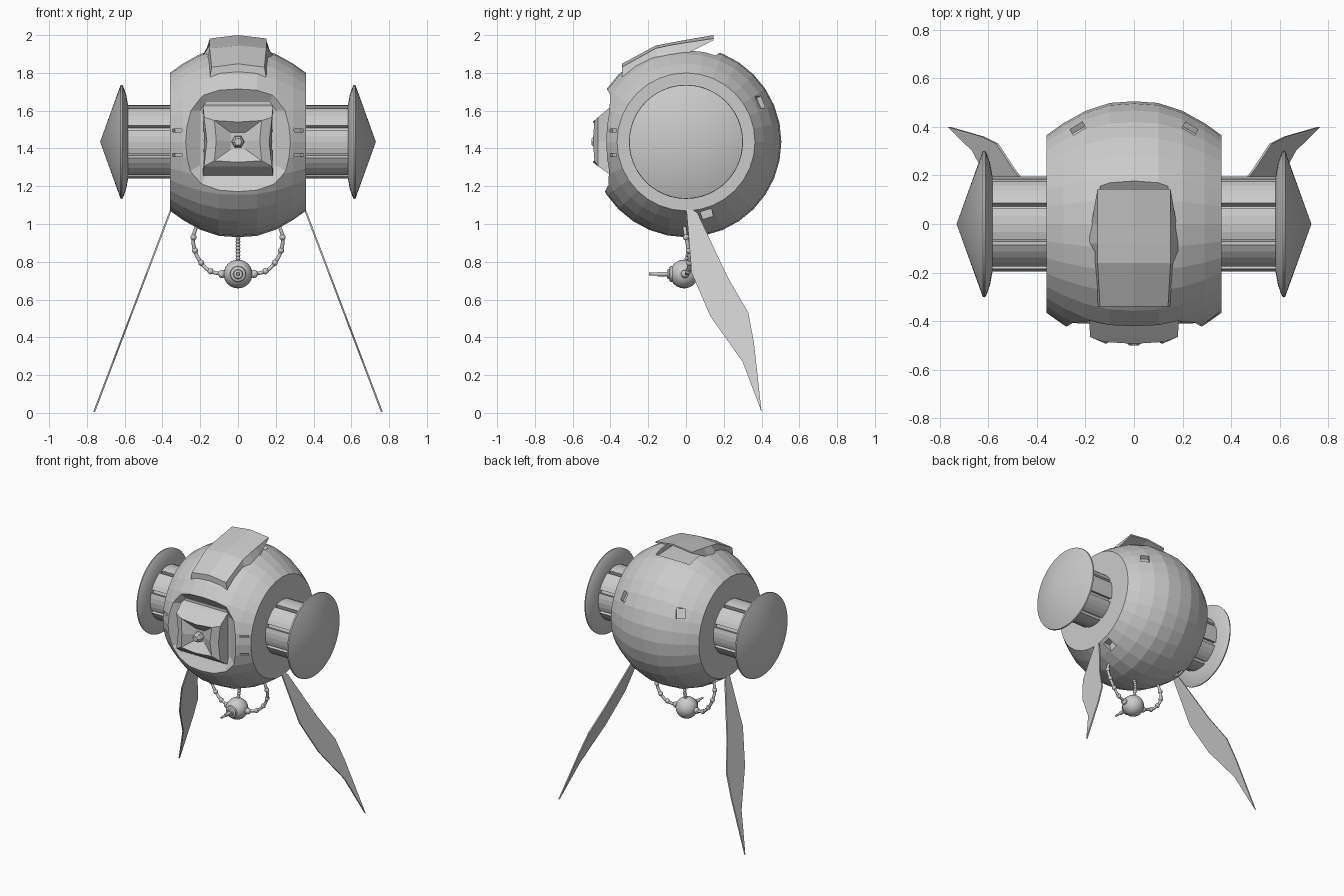
import bpy, bmesh
from math import sin, cos, pi, radians
from mathutils import Vector, Matrix

if "Cube" in bpy.data.objects:
    bpy.data.objects.remove(bpy.data.objects["Cube"])

CZ = 1.435  # height of the body centre


def loft(name, rings, smooth=None):
    """Skin a list of equal-length point rings and cap both ends."""
    bm = bmesh.new()
    vs = [[bm.verts.new(p) for p in r] for r in rings]
    n = len(rings[0])
    for a, b in zip(vs, vs[1:]):
        for i in range(n):
            bm.faces.new((a[i], a[(i + 1) % n], b[(i + 1) % n], b[i]))
    bm.faces.new(vs[0])
    bm.faces.new(vs[-1])
    bmesh.ops.remove_doubles(bm, verts=bm.verts, dist=1e-5)
    bmesh.ops.recalc_face_normals(bm, faces=bm.faces)
    me = bpy.data.meshes.new(name)
    bm.to_mesh(me)
    bm.free()
    ob = bpy.data.objects.new(name, me)
    bpy.context.collection.objects.link(ob)
    if smooth:
        bpy.ops.object.select_all(action='DESELECT')
        bpy.context.view_layer.objects.active = ob
        ob.select_set(True)
        bpy.ops.object.shade_smooth_by_angle(angle=radians(smooth))
    return ob


def ring(x, r, n):
    return [(x, r * sin(2 * pi * i / n), CZ + r * cos(2 * pi * i / n)) for i in range(n)]


def box(name, loc, size, rot=(0, 0, 0)):
    bpy.ops.mesh.primitive_cube_add(size=1, location=loc, rotation=rot)
    ob = bpy.context.object
    ob.name = name
    ob.scale = size
    return ob


def cut(target, cutter):
    bpy.context.view_layer.update()
    m = target.modifiers.new("cut", 'BOOLEAN')
    m.operation, m.solver, m.object = 'DIFFERENCE', 'EXACT', cutter
    bpy.context.view_layer.objects.active = target
    bpy.ops.object.modifier_apply(modifier=m.name)
    bpy.data.objects.remove(cutter)


# body: faceted ball cut flat at both sides
prof = [(0.36, 0.365), (0.29, 0.415), (0.2, 0.465), (0.1, 0.498)]
prof = [(-x, r) for x, r in prof] + [(0, 0.505)] + prof[::-1]
body = loft("body", [ring(x, r, 32) for x, r in prof])


# face opening with sloping walls
def octagon(y, w1, w2, z1, z2, top, bot):
    return [(w1, y, top), (w2, y, z2), (w2, y, z1), (w1, y, bot),
            (-w1, y, bot), (-w2, y, z1), (-w2, y, z2), (-w1, y, top)]


cut(body, loft("face_cutter", [
    octagon(-0.375, 0.17, 0.2, 1.31, 1.60, 1.645, 1.275),
    octagon(-0.43, 0.2, 0.29, 1.26, 1.60, 1.73, 1.17),
    octagon(-0.65, 0.2, 0.29, 1.26, 1.60, 1.73, 1.17)]))

# recess behind the hood
scoop = [(-0.1, 1.885), (0.13, 1.875), (0.19, 1.915), (0.2, 2.1), (-0.1, 2.1)]
cut(body, loft("scoop_cutter", [[(x, y, z) for y, z in scoop] for x in (-0.14, 0.14)]))

# small vents on the back, underside and cheeks
for s in (-1, 1):
    cut(body, box("back_vent_cutter", (s * 0.235, 0.40, 1.65), (0.06, 0.07, 0.07),
                  (radians(27), 0, s * radians(-30))))
    cut(body, box("lower_vent_cutter", (s * 0.31, 0.11, 1.055), (0.06, 0.06, 0.07),
                  (radians(15), 0, 0)))
    for z in (1.365, 1.495):
        cut(body, box("cheek_slot_cutter", (s * 0.325, -0.39, z), (0.06, 0.05, 0.014),
                      (0, 0, s * radians(38))))


# face block: raised frame dipping inward to a small central lens
def rect(y, w, wt, lo, hi, bow=0.0):
    return [(-w, y, lo), (0, y - bow, lo - bow), (w, y, lo),
            (wt, y - bow, (lo + hi) / 2), (w, y, hi), (0, y - bow, hi - bow),
            (-w, y, hi), (-wt, y - bow, (lo + hi) / 2)]


loft("face_block", [
    rect(-0.36, 0.18, 0.18, 1.25, 1.635),
    rect(-0.40, 0.185, 0.18, 1.26, 1.62),
    rect(-0.465, 0.18, 0.165, 1.305, 1.565),
    rect(-0.485, 0.125, 0.115, 1.335, 1.548, 0.008),
    rect(-0.445, 0.04, 0.035, 1.395, 1.485)])
lens = [[(r * cos(k * pi / 3), y, CZ + r * sin(k * pi / 3)) for k in range(6)]
        for y, r in ((-0.42, 0.036), (-0.485, 0.032), (-0.5, 0.02))]
loft("lens", lens)

# hood on top, lifting off the body toward the back
hood = []
for y, wt, wb, zt, zc, zb, zu in ((-0.34, 0.14, 0.15, 1.83, 1.848, 1.77, 1.77),
                                  (-0.16, 0.15, 0.17, 1.93, 1.945, 1.84, 1.84),
                                  (-0.08, 0.15, 0.2, 1.947, 1.96, 1.87, 1.90),
                                  (0.0, 0.15, 0.175, 1.96, 1.975, 1.90, 1.94),
                                  (0.145, 0.15, 0.15, 1.982, 2.0, 1.972, 1.988)):
    hood.append([(-wb, y, zb), (-wt, y, zt), (0, y, zc), (wt, y, zt), (wb, y, zb), (0, y, zu)])
loft("hood", hood)

# grooved side drums and dished cones
section = []
for k in range(8):
    a = 22.5 + 45 * k
    section += [(a - 3, 0.168), (a + 3, 0.168)]
    section += [(a + 3.5 + 38 * j / 4, 0.195) for j in range(5)]
for s, side in ((-1, "left"), (1, "right")):
    loft(side + "_drum", [[(s * x, r * cos(radians(a)), CZ + r * sin(radians(a)))
                           for a, r in section] for x in (0.34, 0.60)])
    loft(side + "_cone", [ring(s * x, r, 48) for x, r in
                          ((0.583, 0.0), (0.583, 0.20), (0.592, 0.25), (0.607, 0.292),
                           (0.613, 0.302), (0.622, 0.300), (0.73, 0.0))], smooth=25)

# swept blade legs
edge = [(0.0, 1.10), (0.03, 0.74), (0.13, 0.51), (0.30, 0.27), (0.40, 0.005),
        (0.36, 0.37), (0.33, 0.53), (0.22, 0.72), (0.06, 1.06)]
for s, side in ((-1, "left"), (1, "right")):
    loft(side + "_blade_leg", [[(s * (0.357 + 0.38 * (1.07 - z) + t), y, z) for y, z in edge]
                               for t in (-0.005, 0.005)])


# hanging ball with barrel
def ball(name, loc, r, seg=16):
    bpy.ops.mesh.primitive_uv_sphere_add(segments=seg, ring_count=seg // 2, radius=r, location=loc)
    bpy.context.object.name = name
    bpy.ops.object.shade_smooth()


BZ = 0.735
ball("hanging_ball", (0, -0.01, BZ), 0.076, 24)
barrel = ((-0.06, 0.045), (-0.085, 0.04), (-0.09, 0.026), (-0.1, 0.022), (-0.1, 0.012),
          (-0.15, 0.012), (-0.15, 0.008), (-0.195, 0.007))
loft("barrel", [[(r * cos(k * pi / 8), y, BZ + r * sin(k * pi / 8)) for k in range(16)]
                for y, r in barrel], smooth=30)


# cables holding the ball
def cable(name, pts, r):
    cu = bpy.data.curves.new(name, 'CURVE')
    cu.dimensions = '3D'
    cu.bevel_depth, cu.bevel_resolution, cu.resolution_u = r, 2, 5
    cu.use_fill_caps = True
    sp = cu.splines.new('BEZIER')
    sp.bezier_points.add(len(pts) - 1)
    for bp, p in zip(sp.bezier_points, pts):
        bp.co = p
        bp.handle_left_type = bp.handle_right_type = 'AUTO'
    bpy.context.collection.objects.link(bpy.data.objects.new(name, cu))


path = [(0.215, -0.01, 1.0), (0.236, 0.0, 0.93), (0.228, 0.015, 0.86),
        (0.195, 0.018, 0.795), (0.145, 0.01, 0.75), (0.06, -0.005, 0.735)]
for s, side in ((-1, "left"), (1, "right")):
    pts = [(s * x, y, z) for x, y, z in path]
    cable(side + "_cable", pts, 0.010)
    for p in pts[1:-1]:
        ball(side + "_cable_joint", p, 0.017, 10)
    ball(side + "_cable_socket", (s * 0.085, -0.005, BZ), 0.022, 10)
cable("centre_cable", [(0, -0.005, 0.79), (0, 0.015, 0.86), (0, -0.005, 0.95)], 0.008)
for i in range(8):
    z = 0.80 + 0.018 * i
    ball("centre_cable_bead", (0, -0.005 + 0.02 * sin(pi * (z - 0.79) / 0.16), z), 0.013, 8)
